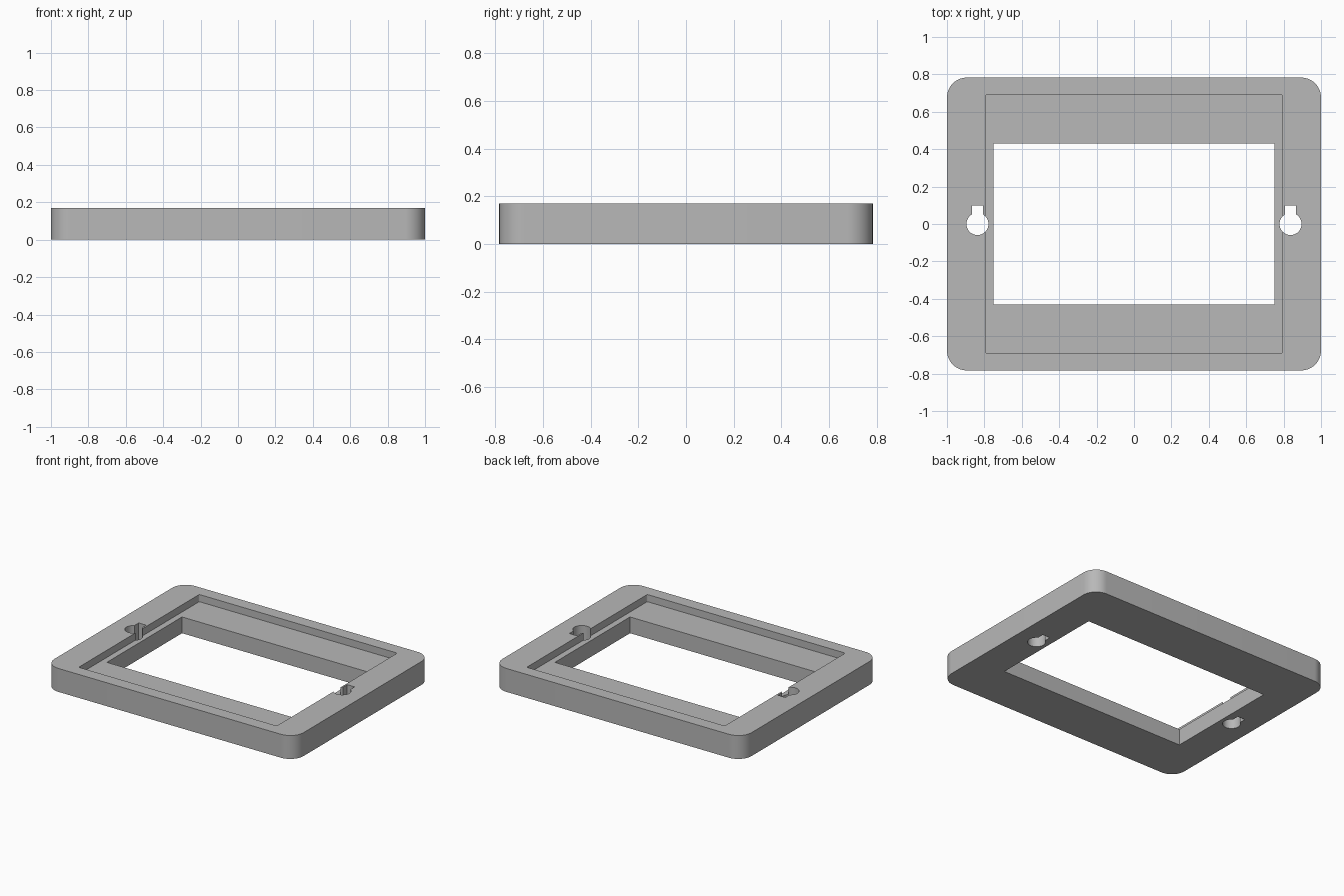
import bpy, bmesh, math

cube = bpy.data.objects.get("Cube")
if cube:
    bpy.data.objects.remove(cube, do_unlink=True)

HEIGHT = 0.17
LEDGE = 0.118

grey = bpy.data.materials.new("plain grey")
grey.use_nodes = True
grey.diffuse_color = (0.48, 0.48, 0.48, 1)
grey.node_tree.nodes["Principled BSDF"].inputs["Base Color"].default_value = grey.diffuse_color


def rounded_rect(hx, hy, r, steps):
    """Outline of a rectangle with rounded corners, counter-clockwise."""
    pts = []
    for i, (sx, sy) in enumerate([(1, 1), (-1, 1), (-1, -1), (1, -1)]):
        for k in range(steps + 1):
            a = math.pi / 2 * (i + k / steps)
            pts.append((sx * (hx - r) + r * math.cos(a), sy * (hy - r) + r * math.sin(a)))
    return pts


def keyhole(cx, r, half_slot, top, steps=40):
    """Round hole with a narrow slot towards the back."""
    gap = math.asin(half_slot / r)
    start, sweep = math.pi / 2 + gap, 2 * (math.pi - gap)
    pts = [(cx + r * math.cos(start + sweep * k / steps),
            r * math.sin(start + sweep * k / steps)) for k in range(steps + 1)]
    return pts + [(cx + half_slot, top), (cx - half_slot, top)]


def prism(name, outline, z0, z1):
    bm = bmesh.new()
    base = bm.faces.new([bm.verts.new((x, y, z0)) for x, y in outline])
    top = bmesh.ops.extrude_face_region(bm, geom=[base])["geom"]
    bmesh.ops.translate(bm, vec=(0, 0, z1 - z0),
                        verts=[g for g in top if isinstance(g, bmesh.types.BMVert)])
    bmesh.ops.recalc_face_normals(bm, faces=bm.faces)
    mesh = bpy.data.meshes.new(name)
    bm.to_mesh(mesh)
    bm.free()
    mesh.materials.append(grey)
    obj = bpy.data.objects.new(name, mesh)
    bpy.context.collection.objects.link(obj)
    return obj


# Outer body
frame = prism("frame", rounded_rect(1.0, 0.783, 0.107, 16), 0, HEIGHT)

# Window opening, panel recess and the two mounting keyholes
cutters = [
    prism("recess_cutter", rounded_rect(0.795, 0.691, 0.01, 4), LEDGE, HEIGHT + 0.1),
    prism("window_cutter", [(-0.751, -0.431), (0.751, -0.431), (0.751, 0.431), (-0.751, 0.431)],
          -0.1, HEIGHT + 0.1),
]
for side, name in ((1, "left"), (-1, "right")):
    cutters.append(prism(name + "_keyhole_cutter", keyhole(side * 0.837, 0.059, 0.03, 0.1),
                         -0.1, HEIGHT + 0.1))

bpy.ops.object.select_all(action="DESELECT")
bpy.context.view_layer.objects.active = frame
frame.select_set(True)
for cutter in cutters:
    cutter.hide_render = True
    mod = frame.modifiers.new(cutter.name, "BOOLEAN")
    mod.operation = "DIFFERENCE"
    mod.solver = "EXACT"
    mod.object = cutter
    bpy.ops.object.modifier_apply(modifier=mod.name)
    bpy.data.objects.remove(cutter, do_unlink=True)

bpy.ops.object.shade_smooth_by_angle(angle=math.radians(30))
